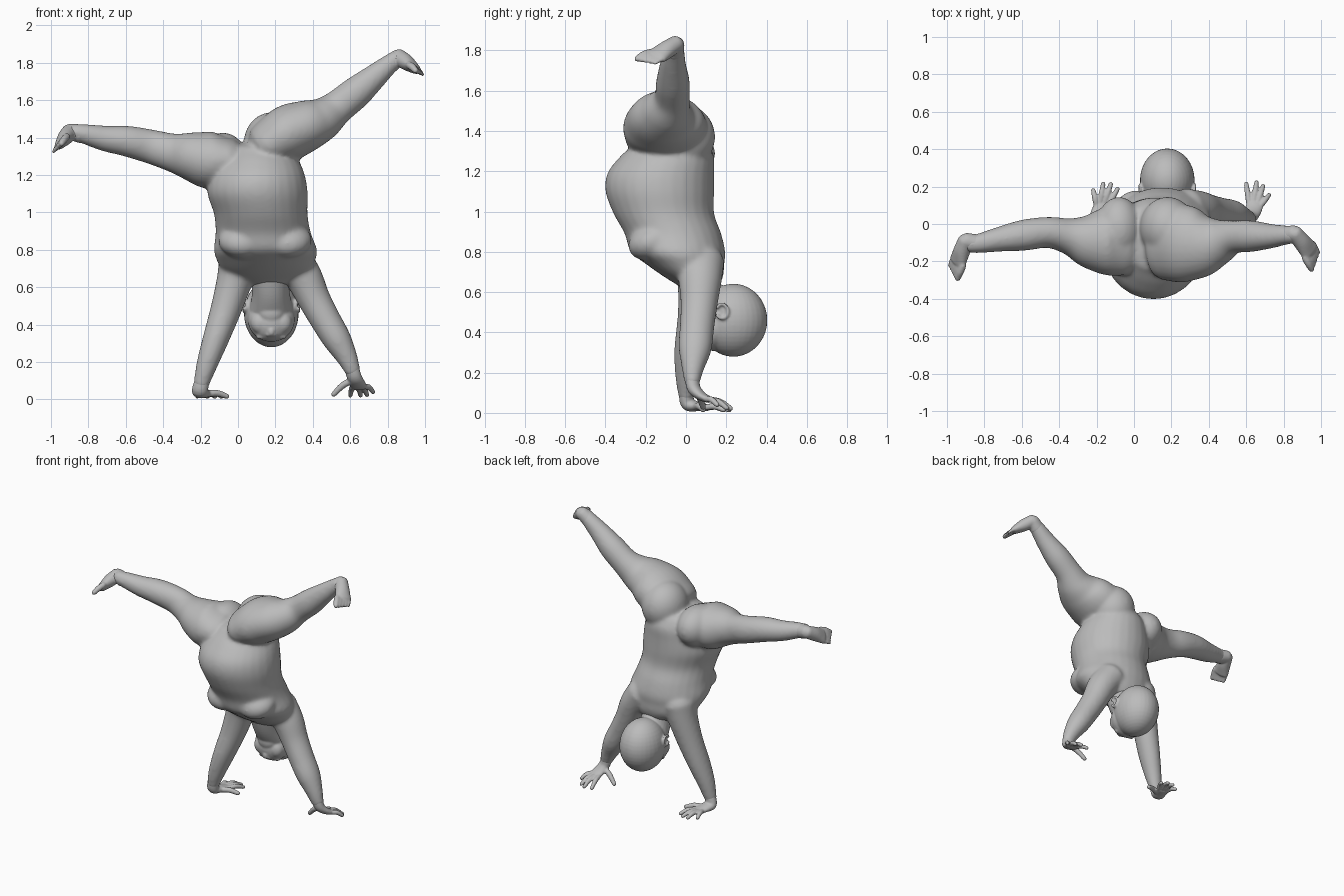
import bpy, bmesh, math
from mathutils import Vector, Matrix

cube = bpy.data.objects.get("Cube")
if cube:
    bpy.data.objects.remove(cube, do_unlink=True)

skin = bpy.data.materials.new("grey clay")
skin.use_nodes = True
skin.diffuse_color = (0.5, 0.5, 0.5, 1)
skin.node_tree.nodes["Principled BSDF"].inputs["Base Color"].default_value = skin.diffuse_color


def spline(keys, steps):
    """Catmull-Rom through the keys (x, y, z, radius a, radius b)."""
    k = [Vector(p) for p in keys]
    k = [2 * k[0] - k[1]] + k + [2 * k[-1] - k[-2]]
    out = []
    for i in range(1, len(k) - 2):
        p, q, r, s = k[i - 1:i + 3]
        for j in range(steps):
            t = j / steps
            out.append(q + (r - p) * (t / 2) + (2 * p - 5 * q + 4 * r - s) * (t * t / 2)
                       + (3 * q - p - 3 * r + s) * (t ** 3 / 2))
    return out + [k[-2]]


def limb(bm, keys, axis=(0, 1, 0), steps=6, sides=28, dome=0.7, level=False):
    """Sweep ellipses along a path; radius a lies along the axis. Level keeps them horizontal."""
    pts = spline(keys, steps)
    pos = [Vector(p[:3]) for p in pts]
    rings = []
    for i, p in enumerate(pts):
        t = (pos[min(i + 1, len(pos) - 1)] - pos[max(i - 1, 0)]).normalized()
        if level:
            t = Vector((0, 0, 1))
        a = Vector(axis)
        a = (a - t * a.dot(t)).normalized()
        rings.append((pos[i], t, a, t.cross(a), p[3], p[4]))

    def cap(ring, sign):
        c, t, a, b, ra, rb = ring
        d = min(ra, rb) * dome * sign
        angles = [math.radians(x) for x in (25, 50, 70, 84)]
        return [(c + t * d * math.sin(x), t, a, b, ra * math.cos(x), rb * math.cos(x)) for x in angles]

    rings = cap(rings[0], -1)[::-1] + rings + cap(rings[-1], 1)
    loops = []
    for c, t, a, b, ra, rb in rings:
        angles = [math.tau * j / sides for j in range(sides)]
        loops.append([bm.verts.new(c + a * ra * math.cos(x) + b * rb * math.sin(x)) for x in angles])
    for low, high in zip(loops, loops[1:]):
        for j in range(sides):
            n = (j + 1) % sides
            bm.faces.new((low[j], low[n], high[n], high[j]))
    bm.faces.new(loops[0][::-1])
    bm.faces.new(loops[-1])


def blob(bm, centre, radii, tilt=0):
    m = Matrix.Translation(centre) @ Matrix.Rotation(math.radians(tilt), 4, "X") @ Matrix.Diagonal((*radii, 1))
    bmesh.ops.create_uvsphere(bm, u_segments=32, v_segments=20, radius=1, matrix=m)


def digit(bm, start, end, r, lift=0.01):
    a, b = Vector(start), Vector(end)
    mid = (a + b) / 2 + Vector((0, 0, lift))
    limb(bm, [(*a, r, r), (*mid, r, r), (*b, r * 0.8, r * 0.8)], axis=(0.31, 0.2, 0.9), steps=4, sides=12, dome=1)


def finish(name, bm, voxel, smooth):
    """Fuse overlapping volumes into one smooth skin."""
    bmesh.ops.recalc_face_normals(bm, faces=bm.faces)
    mesh = bpy.data.meshes.new(name)
    bm.to_mesh(mesh)
    bm.free()
    ob = bpy.data.objects.new(name, mesh)
    bpy.context.collection.objects.link(ob)
    fuse = ob.modifiers.new("fuse", "REMESH")
    fuse.mode = "VOXEL"
    fuse.voxel_size = voxel
    soft = ob.modifiers.new("soften", "SMOOTH")
    soft.factor, soft.iterations = 0.5, smooth
    dg = bpy.context.evaluated_depsgraph_get()
    baked = bpy.data.meshes.new_from_object(ob.evaluated_get(dg))
    ob.modifiers.clear()
    ob.data = baked
    baked.name = name
    baked.materials.clear()
    baked.materials.append(skin)
    for f in baked.polygons:
        f.use_smooth = True
        f.material_index = 0


# Body: torso, buttocks, arms and legs
bm = bmesh.new()
limb(bm, [(.165, .065, .63, .1, .15), (.155, .035, .68, .15, .23), (.15, -.005, .74, .195, .262),
          (.147, -.04, .8, .235, .276), (.135, -.065, .89, .24, .255), (.122, -.11, .99, .25, .25),
          (.105, -.13, 1.1, .27, .268), (.105, -.125, 1.19, .265, .255), (.11, -.095, 1.27, .235, .22),
          (.11, -.075, 1.33, .19, .18)], dome=.25, level=True)
for x in (.025, .265):
    blob(bm, (x, -.165, .85), (.13, .125, .09), 20)        # chest
blob(bm, (.18, -.02, 1.37), (.15, .165, .165))             # left buttock
blob(bm, (-.08, -.025, 1.288), (.125, .17, .138))          # right buttock
limb(bm, [(.16, -.1, 1.36, .2, .13), (.27, -.105, 1.425, .208, .15), (.37, -.11, 1.465, .175, .137),
          (.45, -.095, 1.5, .128, .116), (.53, -.07, 1.56, .09, .092), (.63, -.065, 1.64, .084, .086),
          (.73, -.065, 1.725, .066, .068), (.80, -.06, 1.785, .054, .054), (.85, -.06, 1.825, .045, .045)])
limb(bm, [(-.05, -.09, 1.28, .185, .12), (-.15, -.092, 1.28, .182, .153), (-.25, -.087, 1.3, .146, .131),
          (-.35, -.065, 1.32, .098, .103), (-.46, -.045, 1.35, .083, .092), (-.59, -.06, 1.38, .083, .083),
          (-.71, -.08, 1.395, .068, .069), (-.81, -.1, 1.417, .055, .055), (-.88, -.11, 1.43, .045, .045)])
limb(bm, [(.28, .07, .75, .12, .11), (.35, .07, .655, .107, .1), (.405, .065, .54, .092, .088),
          (.465, .055, .43, .086, .082), (.53, .045, .32, .082, .076), (.58, .035, .23, .058, .058),
          (.615, .03, .15, .038, .042)])
limb(bm, [(.01, .06, .74, .12, .115), (-.02, .06, .63, .102, .096), (-.065, .045, .48, .087, .083),
          (-.12, .02, .32, .078, .07), (-.165, .005, .19, .06, .057), (-.197, 0, .08, .038, .042)])
finish("body", bm, .011, 12)

# Head: upside down, thrown back
bm = bmesh.new()
blob(bm, (.178, .235, .46), (.146, .169, .181))
blob(bm, (.178, .15, .43), (.126, .1, .125), -20)          # face
limb(bm, [(.17, .05, .69, .1, .11), (.175, .09, .58, .1, .1), (.178, .15, .48, .1, .118)])   # neck
blob(bm, (.178, .085, .465), (.07, .05, .065))             # chin
blob(bm, (.178, .068, .365), (.021, .024, .03))            # nose
for s in (-1, 1):
    blob(bm, (.178 + s * .055, .1, .41), (.055, .045, .06))      # cheek
    blob(bm, (.178 + s * .05, .108, .335), (.032, .02, .014))    # closed eye
    blob(bm, (.178 + s * .016, .07, .347), (.013, .014, .012))   # nostril
for z in (.402, .42):
    blob(bm, (.178, .06, z), (.035, .014, .009))           # lips
for s in (-1, 1):                                          # ears
    x = .178 + s * .142
    blob(bm, (x - s * .012, .175, .5), (.012, .03, .038))
    rim = []
    for i in range(9):
        a = math.radians(-150 + 300 * i / 8)
        rim.append((x + s * .006, .178 + .03 * math.cos(a), .505 + .036 * math.sin(a), .008, .008))
    limb(bm, rim, axis=(1, 0, 0), steps=3, sides=10)
finish("head", bm, .007, 4)

# Hands
bm = bmesh.new()
limb(bm, [(.607, .03, .17, .04, .036), (.622, .04, .12, .04, .032), (.638, .075, .085, .045, .024),
          (.65, .115, .065, .045, .017)], axis=(.9, -.35, .1), dome=.5)
for root, tip in (((.615, .11, .068), (.6, .215, .022)), ((.64, .125, .066), (.655, .222, .022)),
                  ((.663, .12, .066), (.69, .203, .024)), ((.678, .1, .07), (.722, .155, .04))):
    digit(bm, root, tip, .0155)
digit(bm, (.605, .055, .1), (.512, .085, .028), .018)
finish("left_hand", bm, .006, 2)

bm = bmesh.new()
limb(bm, [(-.192, 0, .1, .04, .036), (-.203, .01, .045, .044, .034), (-.185, .06, .032, .045, .024),
          (-.168, .105, .026, .045, .017)], axis=(.95, -.25, 0), dome=.5)
for root, tip in (((-.2, .1, .028), (-.218, .18, .016)), ((-.18, .115, .028), (-.165, .215, .015)),
                  ((-.157, .115, .028), (-.124, .213, .015)), ((-.138, .1, .028), (-.088, .187, .015))):
    digit(bm, root, tip, .0155)
digit(bm, (-.165, .045, .03), (-.06, .085, .017), .018)
finish("right_hand", bm, .006, 2)


# Feet: heel, instep, and a fan of toes from big to small
def foot(name, ankle, heel, ball, toe_step, width):
    ankle, heel, ball, toe_step = map(Vector, (ankle, heel, ball, toe_step))
    across = Vector(width).normalized()
    bm = bmesh.new()
    limb(bm, [(*ankle, .05, .05), (*heel, .043, .043)])
    mid = heel.lerp(ball, .5)
    limb(bm, [(*heel, .042, .042), (*mid, .048, .042), (*ball, .057, .028)], axis=across, dome=.8)
    for i in range(5):
        k = i / 2 - 1
        root = ball + across * .045 * k
        digit(bm, root, root + toe_step * (.8 - .15 * k), .02 - .0022 * i, .004)
    finish(name, bm, .007, 3)


foot("left_foot", (.815, -.06, 1.795), (.86, -.05, 1.832), (.94, -.145, 1.772), (.035, -.065, -.03),
     (.55, .75, -.35))
foot("right_foot", (-.84, -.105, 1.42), (-.9, -.09, 1.432), (-.942, -.2, 1.375), (-.028, -.07, -.036),
     (-.55, .5, -.6))
